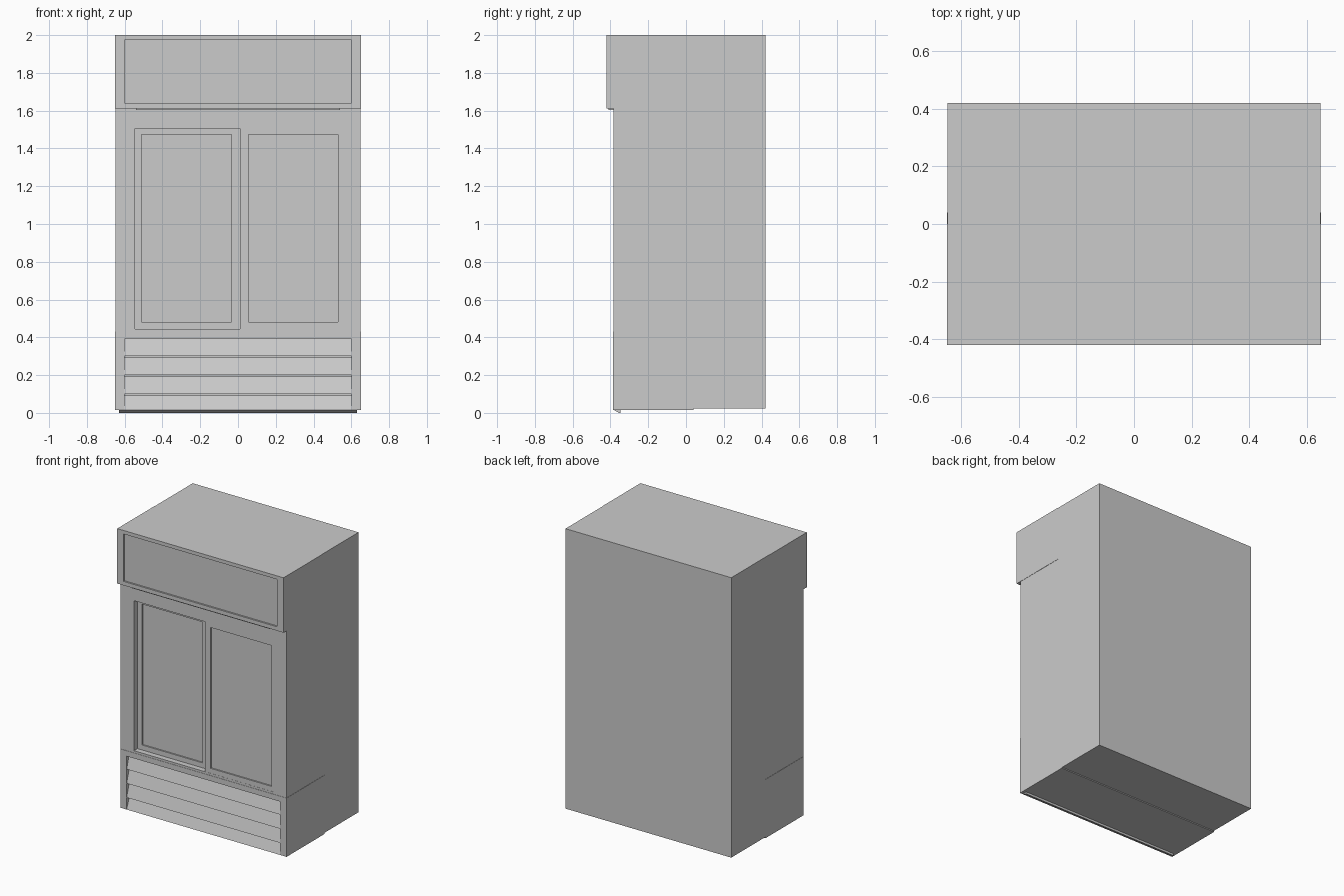
import bpy, bmesh

if "Cube" in bpy.data.objects:
    bpy.data.objects.remove(bpy.data.objects["Cube"])

panel_mat = bpy.data.materials.new("light_panel")
panel_mat.diffuse_color = (0.95, 0.95, 0.95, 1)
panel_mat.use_nodes = True
panel_mat.node_tree.nodes["Principled BSDF"].inputs["Base Color"].default_value = panel_mat.diffuse_color


def finish(name, bm, mat=None):
    bmesh.ops.recalc_face_normals(bm, faces=bm.faces)
    me = bpy.data.meshes.new(name)
    bm.to_mesh(me)
    bm.free()
    ob = bpy.data.objects.new(name, me)
    bpy.context.collection.objects.link(ob)
    if mat:
        me.materials.append(mat)
    return ob


def prism(name, profile, x0, x1, mat=None):
    """Extrude a (y, z) profile along x."""
    bm = bmesh.new()
    a = [bm.verts.new((x0, y, z)) for y, z in profile]
    b = [bm.verts.new((x1, y, z)) for y, z in profile]
    n = len(profile)
    bm.faces.new(a)
    bm.faces.new(b[::-1])
    for i in range(n):
        j = (i + 1) % n
        bm.faces.new((a[i], b[i], b[j], a[j]))
    return finish(name, bm, mat)


def box(name, x0, x1, y0, y1, z0, z1, mat=None):
    return prism(name, [(y0, z0), (y1, z0), (y1, z1), (y0, z1)], x0, x1, mat)


def frame(name, outer, inner, y0, y1):
    """Rectangular ring; outer and inner are (x0, x1, z0, z1)."""
    bm = bmesh.new()

    def loop(r, y):
        x0, x1, z0, z1 = r
        return [bm.verts.new((x, y, z)) for x, z in
                ((x0, z0), (x1, z0), (x1, z1), (x0, z1))]
    loops = [loop(outer, y0), loop(inner, y0), loop(inner, y1), loop(outer, y1)]
    for k in range(4):
        p, q = loops[k], loops[(k + 1) % 4]
        for i in range(4):
            j = (i + 1) % 4
            bm.faces.new((p[i], p[j], q[j], q[i]))
    return finish(name, bm)


# cabinet carcass
box("cabinet_body", -0.648, 0.648, -0.32, 0.42, 0.022, 2.0)

# sign header on top, with recessed panel
header_in = (-0.6, 0.6, 1.64, 1.975)
frame("header_frame", (-0.65, 0.65, 1.612, 2.0), header_in, -0.42, -0.39)
box("header_box", -0.65, 0.65, -0.39, 0.0, 1.612, 2.0)
box("header_panel", -0.6, 0.6, -0.408, -0.39, 1.64, 1.975, panel_mat)
box("header_light_strip", -0.54, 0.54, -0.41, -0.38, 1.604, 1.614)

# frame around the sliding doors
frame("door_surround", (-0.648, 0.648, 0.43, 1.612),
      (-0.545, 0.56, 0.445, 1.505), -0.384, -0.32)

# sliding doors: left one runs behind the right one
for side, x0, x1, g0, g1, y in (("left", -0.545, 0.03, -0.51, -0.035, -0.345),
                                ("right", 0.01, 0.56, 0.055, 0.53, -0.383)):
    frame(side + "_door_frame", (x0, x1, 0.445, 1.505),
          (g0, g1, 0.48, 1.475), y, y + 0.03)
    box(side + "_door_glass", g0, g1, y + 0.01, y + 0.02, 0.48, 1.475, panel_mat)

# base with side stiles and top rail around the vent
box("base_box", -0.65, 0.65, -0.34, 0.04, 0.015, 0.43)
for side, s in (("left", -1), ("right", 1)):
    xs = sorted((0.6 * s, 0.65 * s))
    box(side + "_base_stile", xs[0], xs[1], -0.386, -0.34, 0.015, 0.43)
box("base_top_rail", -0.6, 0.6, -0.386, -0.34, 0.392, 0.43)

# slanted vent slats, top edge set back
for i in range(4):
    z = 0.015 if i == 0 else 0.1 * i
    top = 0.1 * (i + 1) - 0.008
    prism(f"vent_slat_{i + 1}",
          [(-0.386, z), (-0.358, top), (-0.34, top), (-0.34, z)], -0.6, 0.6)

# kick lip under the front edge
prism("kick_lip", [(-0.383, 0.016), (-0.355, 0.0), (-0.348, 0.0),
                   (-0.348, 0.016)], -0.63, 0.63)
